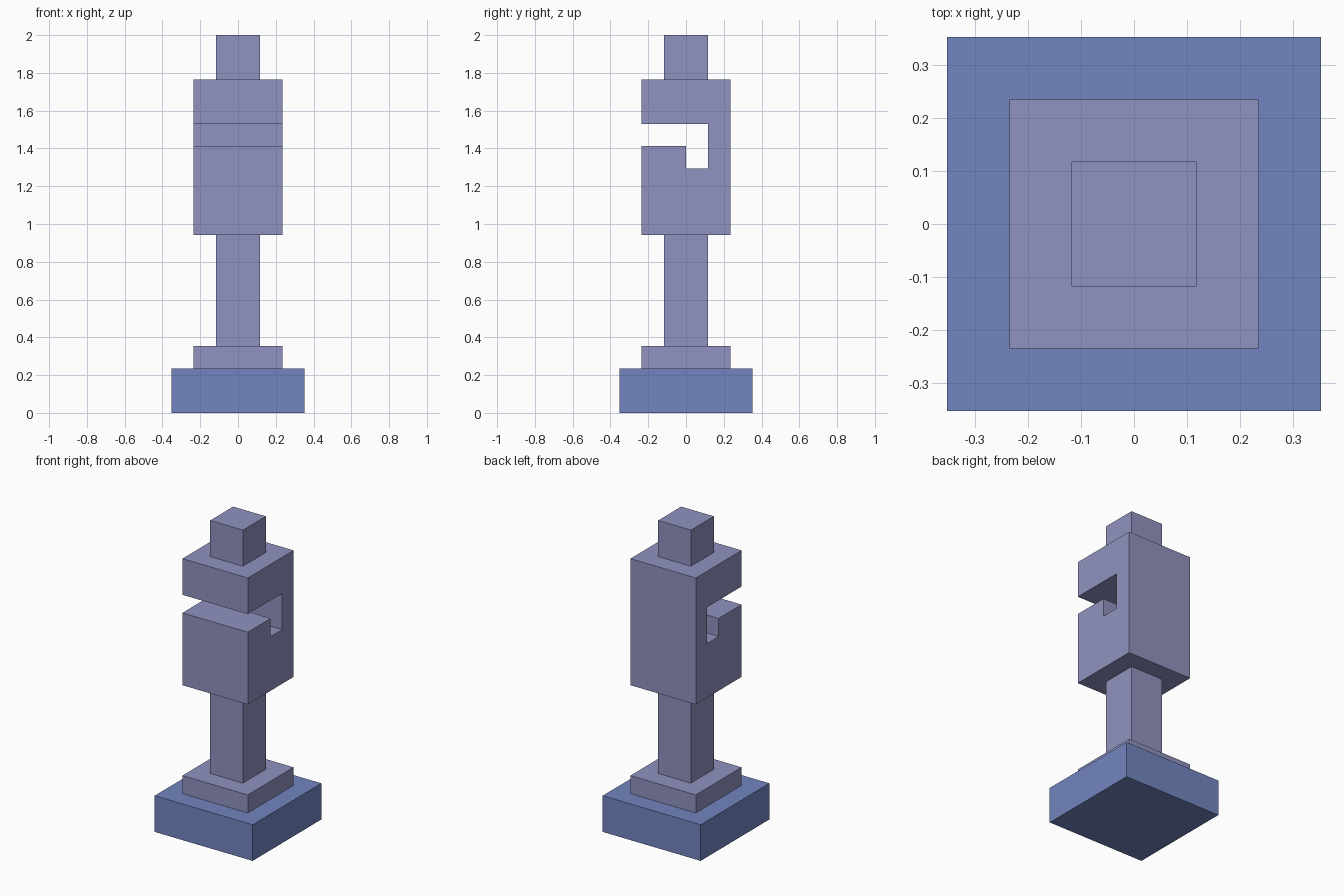
import bpy
import bmesh

if "Cube" in bpy.data.objects:
    bpy.data.objects.remove(bpy.data.objects["Cube"], do_unlink=True)

U = 2 / 17  # grid unit: the piece is 17 units tall


def make_material(name, colour):
    mat = bpy.data.materials.new(name)
    mat.use_nodes = True
    mat.diffuse_color = colour
    bsdf = next(n for n in mat.node_tree.nodes if n.type == 'BSDF_PRINCIPLED')
    bsdf.inputs["Base Color"].default_value = colour
    return mat


lavender = make_material("lavender", (0.279, 0.292, 0.525, 1))
blue = make_material("blue", (0.171, 0.235, 0.527, 1))


def extrude_profile(name, profile, half_width, mat):
    """Extrude a (y, z) outline, in grid units, along x."""
    bm = bmesh.new()
    face = bm.faces.new([bm.verts.new((-half_width * U, y * U, z * U)) for y, z in profile])
    result = bmesh.ops.extrude_face_region(bm, geom=[face])
    moved = [v for v in result["geom"] if isinstance(v, bmesh.types.BMVert)]
    bmesh.ops.translate(bm, verts=moved, vec=(2 * half_width * U, 0, 0))
    bmesh.ops.recalc_face_normals(bm, faces=bm.faces)
    mesh = bpy.data.meshes.new(name)
    bm.to_mesh(mesh)
    bm.free()
    mesh.materials.append(mat)
    obj = bpy.data.objects.new(name, mesh)
    bpy.context.collection.objects.link(obj)
    return obj


def block(name, half, z0, z1, mat):
    """Square block centred on the axis."""
    return extrude_profile(name, [(-half, z0), (half, z0), (half, z1), (-half, z1)], half, mat)


# Stepped foot, stem and top knob
block("base", 3, 0, 2, blue)
block("collar", 2, 2, 3, lavender)
block("stem", 1, 3, 8, lavender)
block("top_knob", 1, 15, 17, lavender)

# Head with a hooked slot opening to the front
extrude_profile("slotted_head", [
    (-2, 8), (2, 8), (2, 15), (-2, 15), (-2, 13),
    (1, 13), (1, 11), (0, 11), (0, 12), (-2, 12),
], 2, lavender)
